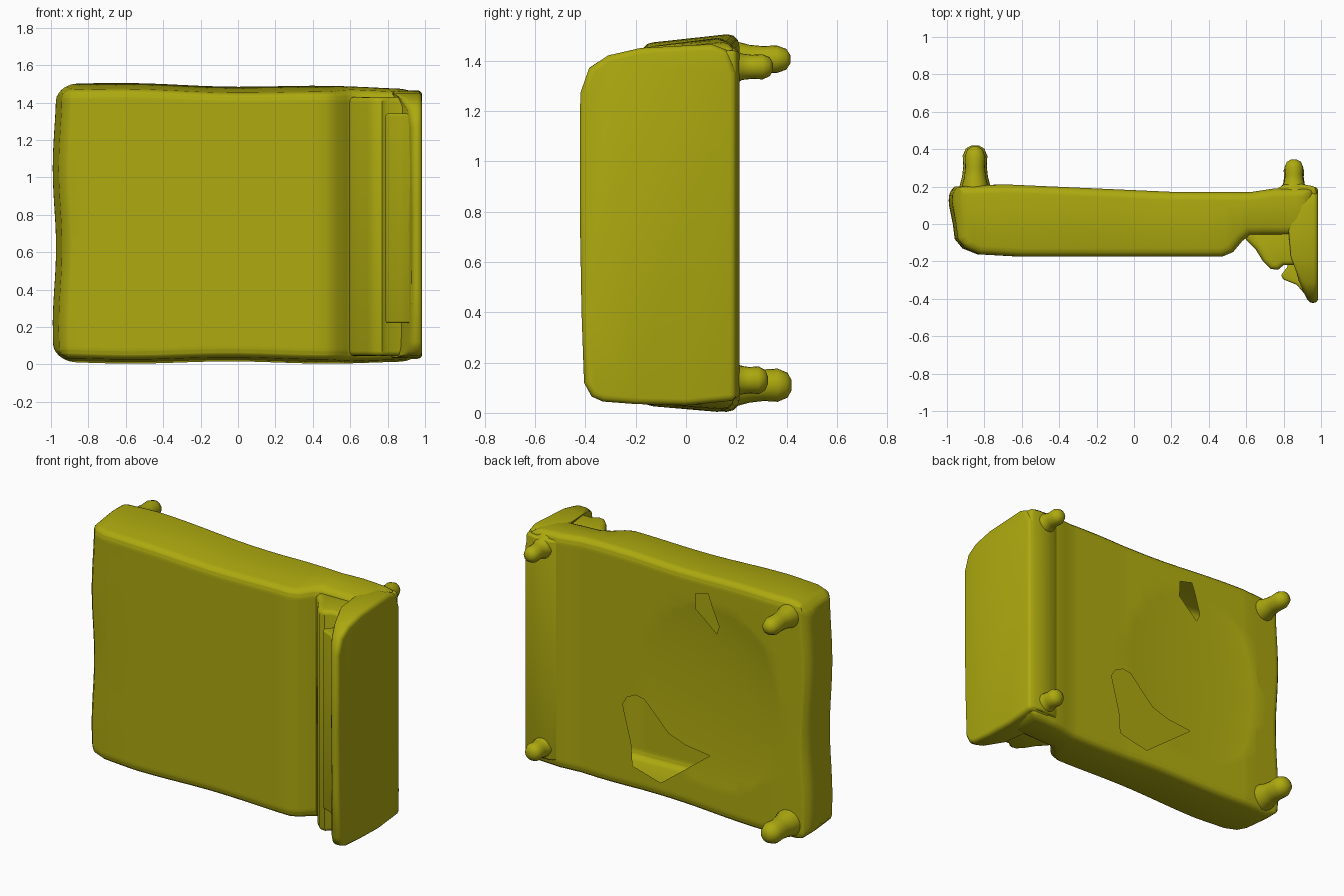
import bpy, bmesh
from math import sin, cos, radians, pi, hypot
from mathutils import Vector, Matrix

if "Cube" in bpy.data.objects:
    bpy.data.objects.remove(bpy.data.objects["Cube"])

mat = bpy.data.materials.new("olive_yellow")
mat.diffuse_color = (0.42, 0.40, 0.005, 1)
mat.use_nodes = True
mat.node_tree.nodes["Principled BSDF"].inputs["Base Color"].default_value = mat.diffuse_color


def wobble(co):
    # rounded outline corners, lower front edge and gentle unevenness
    x, y, z = co
    u, v = x / 0.985, (z - 0.75) / 0.74
    du, dv = max(0, (abs(u) - 0.88) / 0.12), max(0, (abs(v) - 0.86) / 0.14)
    d = hypot(du, dv)
    if d > 1 and du > 0 and dv > 0:
        u *= (0.88 + 0.12 * du / d) / abs(u)
        v *= (0.86 + 0.14 * dv / d) / abs(v)
    x, z = u * 0.985, 0.75 + v * 0.74
    front = max(0, min(1, (0.1 - y) / 0.22))
    z -= max(0, v) * (0.032 * front + 0.014 * x) + min(0, v) * 0.022 * front
    if x < 0:
        x -= 0.009 * cos(2 * pi * (z - 0.2) / 0.85) * -u
    return Vector((x, y, z + 0.006 * v * sin(6 * x + 5)))


def prism(name, pts, axis, lo, hi, bevel=0.0, soft=False, taper=None):
    """Extrude a 2D outline along an axis, round its sharp edges."""
    place = {'x': lambda a, b, t: (t, a, b), 'y': lambda a, b, t: (a, t, b),
             'z': lambda a, b, t: (a, b, t)}[axis]
    bm = bmesh.new()
    f = bm.faces.new([bm.verts.new(place(a, b, lo)) for a, b in pts])
    ret = bmesh.ops.extrude_face_region(bm, geom=[f])
    for v in ret["geom"]:
        if isinstance(v, bmesh.types.BMVert):
            v.co += Vector(place(0, 0, hi - lo))
    bmesh.ops.recalc_face_normals(bm, faces=bm.faces)
    if taper:
        for v in bm.verts:
            v.co = taper(v.co)
    if bevel:
        sharp = [e for e in bm.edges if e.calc_face_angle(0) > radians(48)]
        bmesh.ops.bevel(bm, geom=sharp, offset=bevel, segments=3, profile=0.5,
                        affect='EDGES', clamp_overlap=True)
    if soft:
        near = [0.88, 0.91, 0.94, 0.965]
        steps = [i / 10 for i in range(-8, 9)] + near + [-t for t in near]
        for n, mid, half in (((1, 0, 0), 0, 0.985), ((0, 0, 1), 0.75, 0.74)):
            for t in steps:
                bmesh.ops.bisect_plane(bm, geom=bm.verts[:] + bm.edges[:] + bm.faces[:],
                                       plane_co=Vector(n) * (mid + half * t), plane_no=n)
        for v in bm.verts:
            v.co = wobble(v.co)
    return finish(name, bm)


def finish(name, bm):
    bmesh.ops.recalc_face_normals(bm, faces=bm.faces)
    me = bpy.data.meshes.new(name)
    bm.to_mesh(me)
    bm.free()
    me.materials.append(mat)
    ob = bpy.data.objects.new(name, me)
    bpy.context.collection.objects.link(ob)
    return ob


def select(ob):
    bpy.ops.object.select_all(action='DESELECT')
    ob.select_set(True)
    bpy.context.view_layer.objects.active = ob


def smooth(ob, angle=45):
    select(ob)
    bpy.ops.object.shade_smooth_by_angle(angle=radians(angle))


def cut(ob, cutter):
    m = ob.modifiers.new("cut", 'BOOLEAN')
    m.operation, m.solver, m.object = 'DIFFERENCE', 'EXACT', cutter
    select(ob)
    bpy.ops.object.modifier_apply(modifier=m.name)
    bpy.data.objects.remove(cutter)


# mattress and bed base in one soft slab
slab = prism("mattress_and_base",
             [(-0.95, 0.20), (-0.985, 0.17), (-0.98, 0.10), (-0.96, 0.0), (-0.95, -0.08),
              (-0.91, -0.13), (-0.83, -0.162), (-0.6, -0.175), (0.47, -0.175), (0.53, -0.15),
              (0.58, -0.09), (0.62, -0.06), (0.93, -0.06), (0.97, 0.19), (0.75, 0.19),
              (0.62, 0.17), (0.2, 0.172), (-0.7, 0.212)],
             'z', 0.01, 1.49, bevel=0.045, soft=True)

# faint hollow in the underside
bm = bmesh.new()
bmesh.ops.create_uvsphere(bm, u_segments=64, v_segments=32, radius=1,
                          matrix=Matrix.Translation((-0.1, 0.262, 0.75)) @
                          Matrix.Diagonal((0.85, 0.097, 0.85, 1)))
cut(slab, finish("dish_cutter", bm))

# torn openings in the underside
FLOOR = 0.04
cut(slab, prism("large_opening_cutter",
                [(0.32, 0.53), (0.29, 0.58), (0.23, 0.61), (0.17, 0.6), (0.0, 0.43),
                 (-0.12, 0.39), (-0.29, 0.37), (-0.12, 0.24), (0.05, 0.11), (0.25, 0.16),
                 (0.26, 0.3)], 'y', FLOOR, 0.4))
cut(slab, prism("small_opening_cutter",
                [(-0.2, 1.37), (-0.29, 1.39), (-0.36, 1.2), (-0.34, 1.15), (-0.2, 1.27)],
                'y', FLOOR, 0.4))

# the slab is an empty shell: drop the walls and floor of the openings
bm = bmesh.new()
bm.from_mesh(slab.data)
gone = [f for f in bm.faces if any(abs(v.co.y - FLOOR) < 1e-3 and abs(v.co.x) < 0.45
                                   and 0.09 < v.co.z < 1.41 for v in f.verts)]
bmesh.ops.delete(bm, geom=gone, context='FACES')
bm.to_mesh(slab.data)
bm.free()
smooth(slab)

# pillow ridge in the corner against the headboard
smooth(prism("pillow_ridge",
             [(0.585, -0.04), (0.60, -0.085), (0.65, -0.135), (0.69, -0.2), (0.73, -0.24),
              (0.77, -0.245), (0.80, -0.22), (0.93, -0.22), (0.93, 0.0), (0.62, 0.0)],
             'z', 0.045, 1.43, bevel=0.03))

# padded inner side of the headboard, overhanging the pillow groove
smooth(prism("headboard_pad",
             [(0.785, -0.275), (0.80, -0.297), (0.87, -0.325), (0.93, -0.395), (0.955, -0.395),
              (0.955, -0.05), (0.84, -0.1), (0.82, -0.23)],
             'z', 0.22, 1.34, bevel=0.02))


# headboard, thinner toward its free edge
def head_taper(co):
    if co.x < 0.9:
        co.x += 0.12 * max(0.0, min(1.0, (-co.y - 0.15) / 0.26))
    return co


smooth(prism("headboard",
             [(0.2, 0.05), (0.0, 0.03), (-0.2, 0.035), (-0.33, 0.045), (-0.375, 0.065),
              (-0.405, 0.12), (-0.415, 0.4), (-0.422, 0.8), (-0.42, 1.27), (-0.385, 1.37),
              (-0.31, 1.42), (-0.18, 1.45), (0.1, 1.465), (0.17, 1.44), (0.2, 1.35)],
             'x', 0.81, 0.985, bevel=0.025, taper=head_taper))


# rounded legs with flared roots
def leg(name, x, z, tip, r, flare):
    bm = bmesh.new()
    n, rings, root = 20, [], 0.14
    shape = [(0, flare), (0.2, 0.8 * flare + 0.2), (0.4, 1.05), (0.6, 0.95), (0.8, 1.0),
             (0.94, 0.75), (1, 0.3)]
    for t, s in shape:
        c = bmesh.ops.create_circle(
            bm, segments=n, radius=r * s,
            matrix=Matrix.Translation((x, root + (tip - root) * t, z)) @
            Matrix.Rotation(pi / 2, 4, 'X'))
        rings.append(c["verts"])
    for a, b in zip(rings, rings[1:]):
        for i in range(n):
            j = (i + 1) % n
            bm.faces.new((a[i], a[j], b[j], b[i]))
    bm.faces.new(rings[-1])
    bm.faces.new(rings[0])
    smooth(finish(name, bm), 60)


leg("foot_leg_low", -0.85, 0.11, 0.42, 0.066, 1.35)
leg("foot_leg_high", -0.85, 1.405, 0.415, 0.055, 1.4)
leg("head_leg_low", 0.855, 0.13, 0.325, 0.055, 1.7)
leg("head_leg_high", 0.855, 1.375, 0.345, 0.05, 1.8)

# raised rail between the head legs
smooth(prism("head_rail",
             [(0.70, 0.15), (0.98, 0.15), (0.97, 0.20), (0.90, 0.213), (0.8, 0.21)],
             'z', 0.06, 1.44, bevel=0.015))
